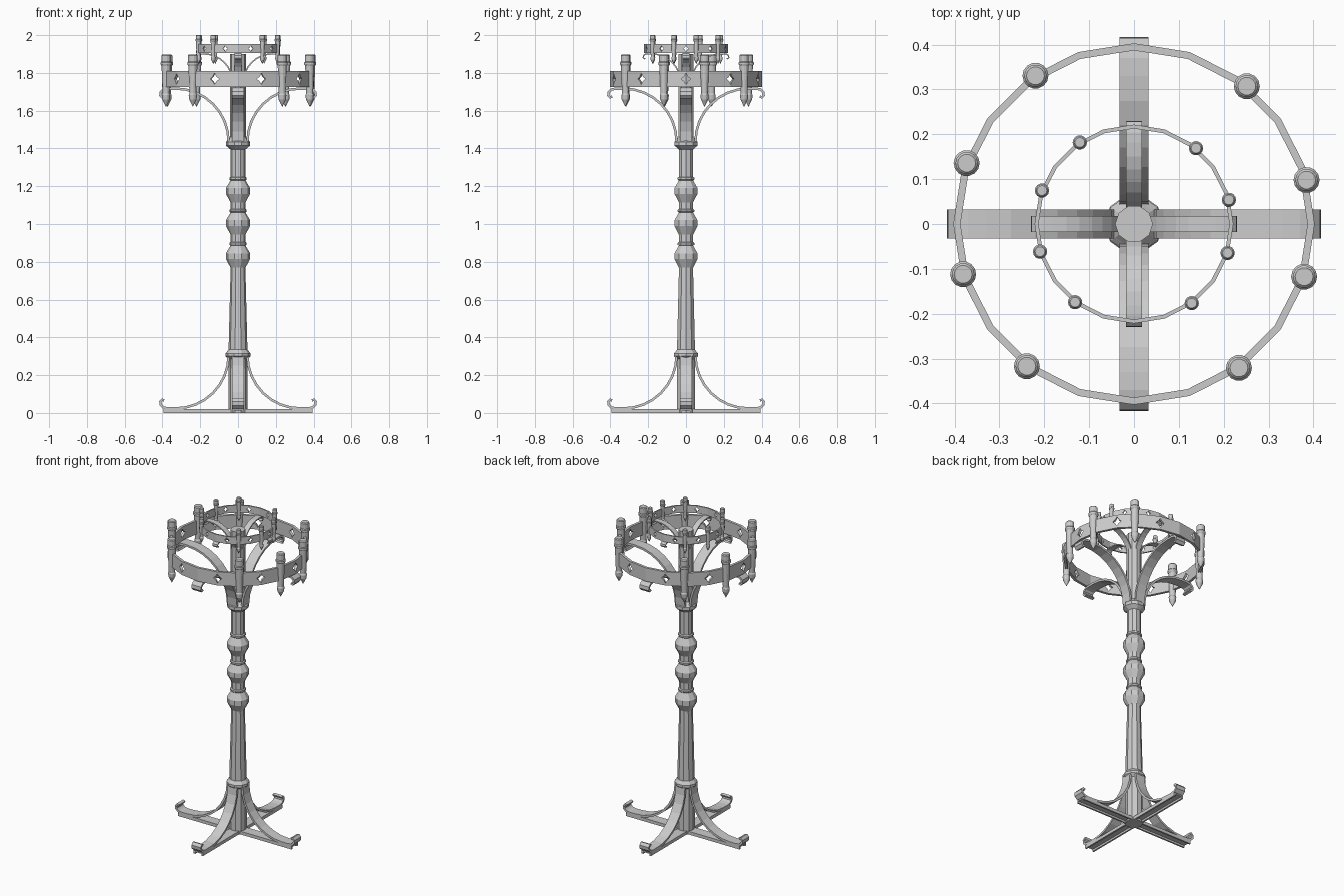
import bpy, bmesh
from math import pi, sin, cos, radians
from mathutils import Vector

if "Cube" in bpy.data.objects:
    bpy.data.objects.remove(bpy.data.objects["Cube"])


def finish(name, bm):
    bmesh.ops.remove_doubles(bm, verts=bm.verts, dist=1e-5)
    bmesh.ops.recalc_face_normals(bm, faces=bm.faces)
    me = bpy.data.meshes.new(name)
    bm.to_mesh(me)
    bm.free()
    ob = bpy.data.objects.new(name, me)
    bpy.context.collection.objects.link(ob)
    return ob


def lathe(name, profile, sides, closed=False):
    """Spin an (r, z) profile around z."""
    bm = bmesh.new()
    n = len(profile)
    cols = [[bm.verts.new((r * cos(2 * pi * i / sides), r * sin(2 * pi * i / sides), z))
             for r, z in profile] for i in range(sides)]
    for i in range(sides):
        a, b = cols[i], cols[(i + 1) % sides]
        for j in range(n if closed else n - 1):
            k = (j + 1) % n
            bm.faces.new((a[j], b[j], b[k], a[k]))
    return finish(name, bm)


def strip(name, path, half_width, thick):
    """Flat bar of constant thickness following an (x, z) path."""
    bm = bmesh.new()
    pts = [Vector(p) for p in path]
    rows = []
    for i, p in enumerate(pts):
        t = (pts[min(i + 1, len(pts) - 1)] - pts[max(i - 1, 0)]).normalized()
        nrm = Vector((-t.y, t.x)) * thick / 2
        a, b = p + nrm, p - nrm
        rows.append([bm.verts.new((q.x, y, q.y)) for q, y in
                     ((a, -half_width), (a, half_width), (b, half_width), (b, -half_width))])
    for r, s in zip(rows, rows[1:]):
        for j in range(4):
            bm.faces.new((r[j], r[(j + 1) % 4], s[(j + 1) % 4], s[j]))
    bm.faces.new(rows[0])
    bm.faces.new(rows[-1])
    return finish(name, bm)


def box(name, size, loc, rot=0):
    bm = bmesh.new()
    bmesh.ops.create_cube(bm, size=1)
    bmesh.ops.scale(bm, vec=size, verts=bm.verts)
    bmesh.ops.translate(bm, vec=loc, verts=bm.verts)
    ob = finish(name, bm)
    ob.rotation_euler.z = rot
    return ob


# Central column with collars and three turned bulges
prof = [(0, 0), (0.05, 0), (0.05, 0.285), (0.066, 0.3), (0.066, 0.315), (0.05, 0.335),
        (0.039, 0.77)]
for z in (0.77, 0.945, 1.115):
    prof += [(0.04, z), (0.064, z + 0.045), (0.064, z + 0.075), (0.04, z + 0.115),
             (0.046, z + 0.12), (0.046, z + 0.13), (0.04, z + 0.135)]
prof += [(0.04, 1.395), (0.064, 1.415), (0.064, 1.435), (0.05, 1.45), (0.042, 1.46),
         (0.042, 1.9), (0, 1.9)]
lathe("column", prof, 10)

# Base cross: bars hollow underneath
for i in range(2):
    rot = i * pi / 2
    box("base_bar_plate", (0.79, 0.064, 0.008), (0, 0, 0.016), rot)
    for s in (-1, 1):
        box("base_bar_flange", (0.79, 0.01, 0.02), (0, s * 0.027, 0.01), rot)

# Arm path: quarter arc ending in a small curl
arm = [(0.33 - 0.28 * cos(a), 0.304 - 0.28 * sin(a)) for a in [i * pi / 16 for i in range(9)]]
arm += [(0.37, 0.024), (0.395, 0.029), (0.409, 0.043), (0.411, 0.06), (0.402, 0.071), (0.391, 0.066)]
arm_up = [(x, 1.741 - z) for x, z in arm]

for i in range(4):
    strip("base_leg", arm, 0.032, 0.013).rotation_euler.z = i * pi / 2

# Star-shaped cutters for the pierced ring
def star_cutter(name):
    bm = bmesh.new()
    for k in range(10):
        a = k * pi / 5
        rad, tan = Vector((cos(a), sin(a), 0)), Vector((-sin(a), cos(a), 0))
        loops = []
        for d in (0.34, 0.45):
            loops.append([bm.verts.new(rad * d + tan * (r * 0.85 * cos(j * pi / 4))
                                       + Vector((0, 0, 1.768 + r * sin(j * pi / 4))))
                          for j in range(8) for r in [0.03 if j % 2 == 0 else 0.017]])
        for j in range(8):
            m = (j + 1) % 8
            bm.faces.new((loops[0][j], loops[0][m], loops[1][m], loops[1][j]))
        bm.faces.new(loops[0])
        bm.faces.new(loops[1])
    ob = finish(name, bm)
    ob.hide_render = True
    ob.hide_viewport = False
    ob.display_type = 'WIRE'
    return ob


candle_prof = [(0, 1.898), (0.02, 1.898), (0.025, 1.893), (0.025, 1.86), (0.029, 1.855),
               (0.029, 1.845), (0.024, 1.838), (0.018, 1.69), (0.022, 1.682),
               (0.02, 1.66), (0, 1.62)]
candle_angles = (14.3, 50.7, 123.6, 160, 196.4, 233, -53.9, -17.2)


# A tier: pierced ring, four arms and eight candles
def tier(label, s, dz):
    ring = lathe(label + "_ring", [(0.387, 1.725), (0.403, 1.725), (0.403, 1.81), (0.387, 1.81)],
                 20, closed=True)
    cutter = star_cutter(label + "_ring_cutter")
    mod = ring.modifiers.new("piercing", 'BOOLEAN')
    mod.operation = 'DIFFERENCE'
    mod.solver = 'EXACT'
    mod.object = cutter
    parts = [ring, cutter]
    for i in range(4):
        a = strip(label + "_arm", arm_up, 0.032, 0.013)
        a.rotation_euler.z = i * pi / 2
        parts.append(a)
    for deg in candle_angles:
        c = lathe(label + "_candle", candle_prof, 14)
        t = radians(deg)
        c.location = (0.397 * cos(t), 0.397 * sin(t), 0)
        parts.append(c)
    for p in parts:
        p.location = p.location * s + Vector((0, 0, dz))
        p.scale = (s, s, s)


tier("lower", 1.0, 0.0)
tier("upper", 0.55, 1.905 - 1.725 * 0.55)
